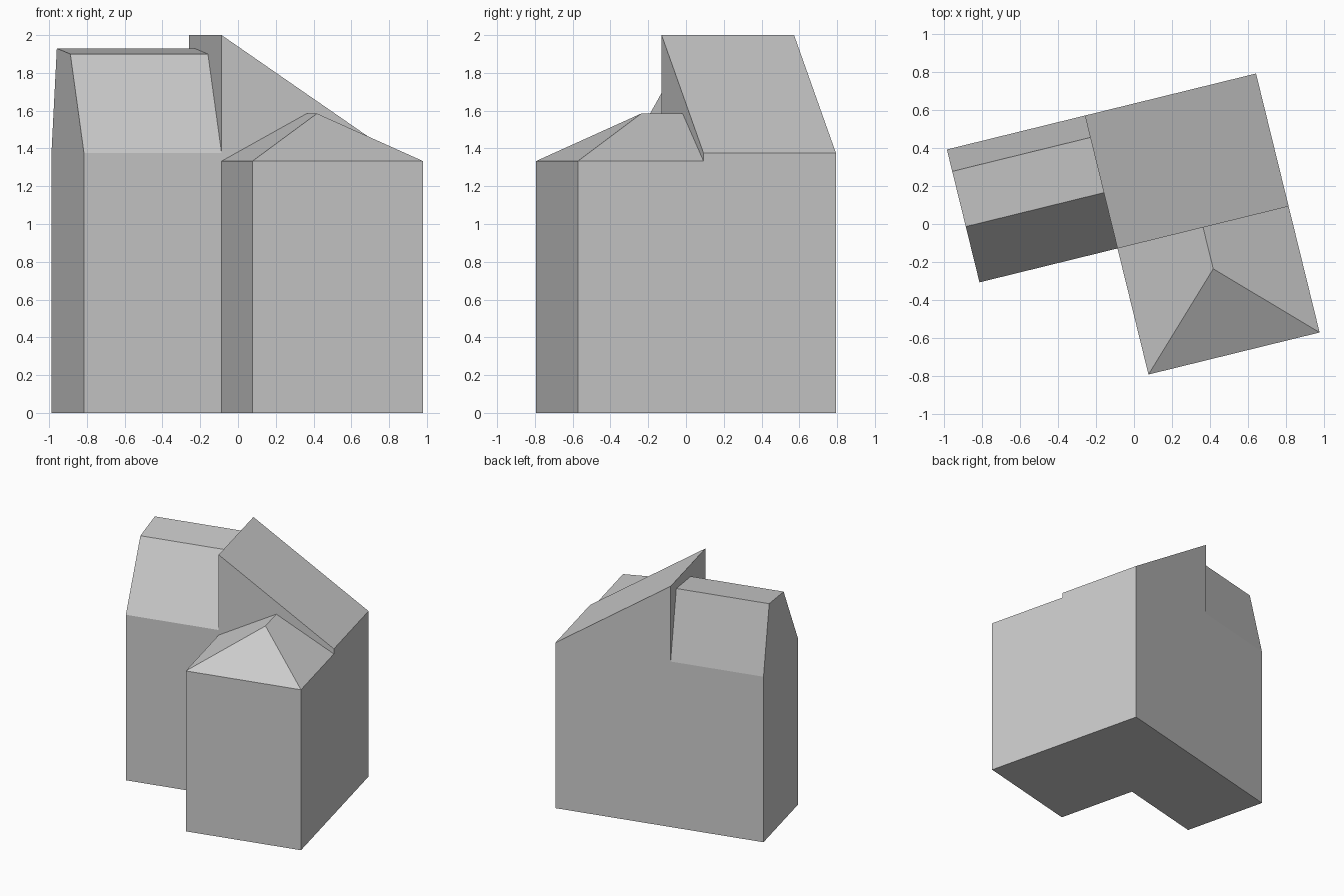
import bpy
import bmesh
from math import radians
from mathutils import Matrix

cube = bpy.data.objects.get("Cube")
if cube:
    bpy.data.objects.remove(cube, do_unlink=True)

# Single plain material
grey = bpy.data.materials.new("plain_grey")
grey.use_nodes = True
colour = (0.6, 0.6, 0.6, 1.0)
grey.diffuse_color = colour
grey.node_tree.nodes["Principled BSDF"].inputs["Base Color"].default_value = colour

# The building is laid out square around its inner corner, then turned
PLACE = Matrix.Translation((-0.087, -0.129, 0)) @ Matrix.Rotation(radians(13.8), 4, "Z")
WIDTH, DEPTH = 0.93, 0.722
HALL_EAVE, PORCH_EAVE = 1.375, 1.333


def prism(profile, start, end, along):
    """Extrude an upright profile along x or y; returns the mesh and its start and end faces."""
    bm = bmesh.new()

    def ring(d):
        return [bm.verts.new((d, h, z) if along == "x" else (h, d, z)) for h, z in profile]

    a, b = ring(start), ring(end)
    for i in range(len(a)):
        j = (i + 1) % len(a)
        bm.faces.new((a[i], a[j], b[j], b[i]))
    return bm, bm.faces.new(a), bm.faces.new(b)


def finish(bm, name):
    bmesh.ops.recalc_face_normals(bm, faces=bm.faces[:])
    mesh = bpy.data.meshes.new(name)
    bm.to_mesh(mesh)
    bm.free()
    mesh.materials.append(grey)
    obj = bpy.data.objects.new(name, mesh)
    obj.matrix_world = PLACE
    bpy.context.collection.objects.link(obj)


# Main block with a single-pitch roof
bm, _, _ = prism([(0, 0), (WIDTH, 0), (WIDTH, HALL_EAVE), (0, 2)], 0, DEPTH, "y")
finish(bm, "main_block")

# Side wing with two steep slopes and a nearly flat top, open where it meets the block
bm, _, inner = prism([(0, 0), (DEPTH, 0), (DEPTH, HALL_EAVE), (0.603, 1.93),
                      (0.303, 1.9), (0, HALL_EAVE)], -0.75, 0, "x")
bm.faces.remove(inner)
finish(bm, "side_wing")

# Front wing: a gabled prism whose front gable is leaned back into a hip
bm, front, inner = prism([(0, 0), (WIDTH, 0), (WIDTH, PORCH_EAVE),
                          (WIDTH / 2, 1.585), (0, PORCH_EAVE)], -0.685, 0, "y")
bm.faces.remove(inner)
_, _, right_eave, ridge, left_eave = front.verts
bmesh.utils.face_split(front, right_eave, left_eave)
ridge.co.y = -0.225
finish(bm, "front_wing")
